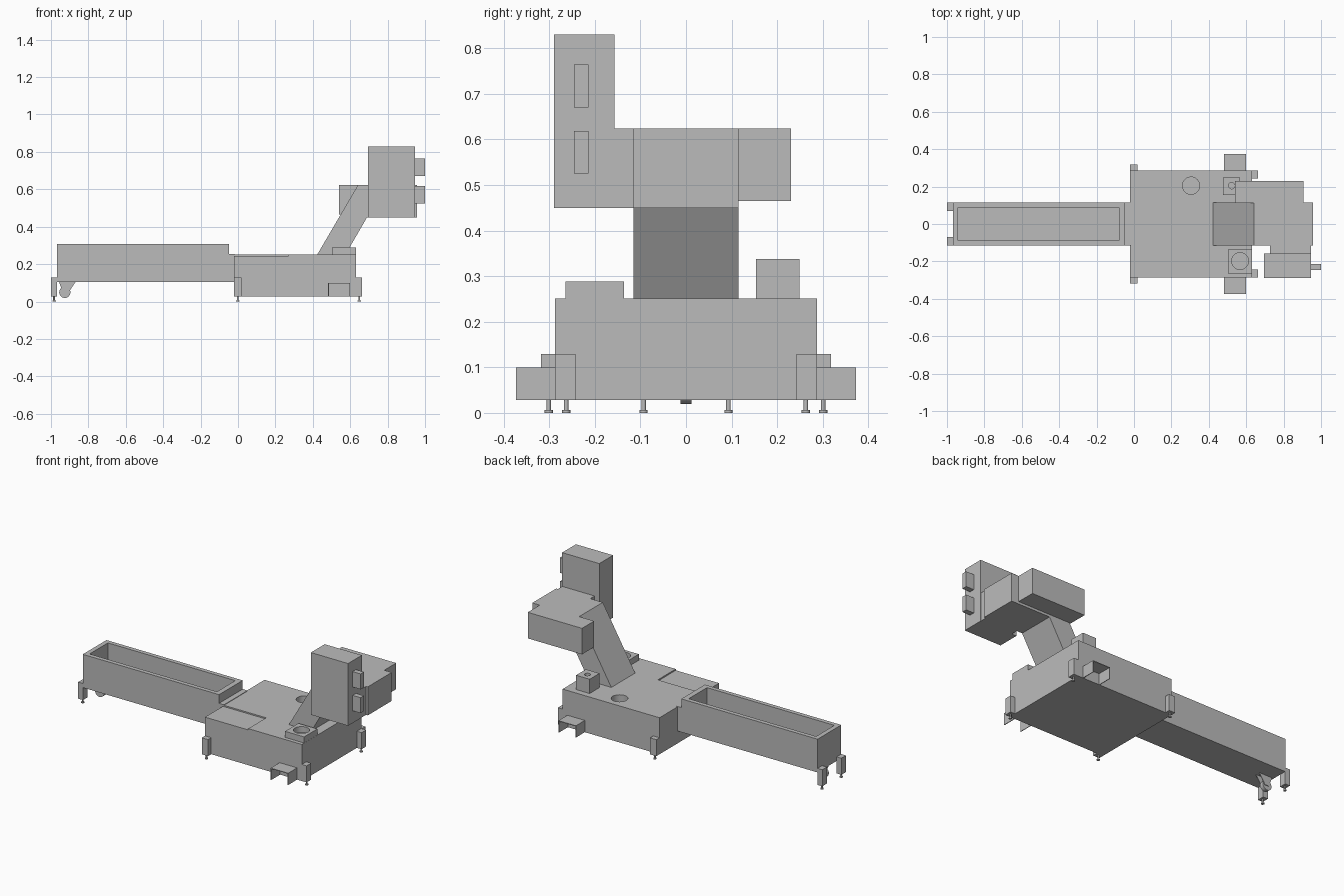
import bpy
import bmesh
from math import pi

cube = bpy.data.objects.get("Cube")
if cube:
    bpy.data.objects.remove(cube, do_unlink=True)

GREY = (0.5, 0.5, 0.5, 1)
grey = bpy.data.materials.new("machine_grey")
grey.use_nodes = True
grey.diffuse_color = GREY
grey.node_tree.nodes["Principled BSDF"].inputs["Base Color"].default_value = GREY


def finish(bm, name):
    bmesh.ops.recalc_face_normals(bm, faces=bm.faces)
    mesh = bpy.data.meshes.new(name)
    bm.to_mesh(mesh)
    bm.free()
    mesh.materials.append(grey)
    obj = bpy.data.objects.new(name, mesh)
    bpy.context.collection.objects.link(obj)
    return obj


def box(name, xs, ys, zs):
    bm = bmesh.new()
    bmesh.ops.create_cube(bm, size=1)
    for v in bm.verts:
        v.co = [(lo + hi) / 2 + c * (hi - lo) for c, (lo, hi) in zip(v.co, (xs, ys, zs))]
    return finish(bm, name)


def profile(name, points, y0, y1):
    """Extrude an XZ outline along y."""
    bm = bmesh.new()
    face = bm.faces.new([bm.verts.new((x, y0, z)) for x, z in points])
    new = bmesh.ops.extrude_face_region(bm, geom=[face])["geom"]
    bmesh.ops.translate(bm, vec=(0, y1 - y0, 0),
                        verts=[g for g in new if isinstance(g, bmesh.types.BMVert)])
    return finish(bm, name)


def cylinder(name, centre, radius, depth, sides=32, along_y=False):
    bm = bmesh.new()
    bmesh.ops.create_cone(bm, cap_ends=True, segments=sides, radius1=radius,
                          radius2=radius, depth=depth)
    obj = finish(bm, name)
    obj.location = centre
    if along_y:
        obj.rotation_euler.x = pi / 2
    for p in obj.data.polygons:
        p.use_smooth = len(p.vertices) == 4
    return obj


def cut(target, cutter):
    mod = target.modifiers.new("cut", "BOOLEAN")
    mod.operation = "DIFFERENCE"
    mod.solver = "EXACT"
    mod.object = cutter
    cutter.hide_render = True
    cutter.hide_set(True)


# Long open feed tray and the block joining it to the body
tray = box("feed_tray", (-0.968, -0.048), (-0.114, 0.114), (0.104, 0.307))
cut(tray, box("tray_cutter", (-0.94, -0.08), (-0.088, 0.088), (0.125, 0.4)))
box("tray_joint", (-0.05, -0.015), (-0.114, 0.114), (0.104, 0.254))

# Main body with shallow corner step and round well
body = box("main_body", (-0.022, 0.632), (-0.287, 0.287), (0.028, 0.251))
cut(body, box("corner_step_cutter", (-0.1, 0.27), (-0.4, -0.114), (0.243, 0.4)))
cut(body, cylinder("well_cutter", (0.305, 0.205, 0.25), 0.046, 0.12))

# Raised blocks with holes on the body top
socket = box("socket_block", (0.503, 0.631), (-0.264, -0.136), (0.245, 0.288))
cut(socket, cylinder("socket_cutter", (0.567, -0.198, 0.288), 0.045, 0.07))
post = box("post_block", (0.476, 0.568), (0.154, 0.249), (0.245, 0.338))
cut(post, cylinder("post_cutter", (0.522, 0.205, 0.338), 0.017, 0.06))

# Leaning arm and head as one profile
profile("arm_and_head", [(0.423, 0.25), (0.642, 0.624), (0.957, 0.624),
                         (0.957, 0.45), (0.69, 0.45), (0.574, 0.25)], -0.115, 0.115)
box("head_rear_block", (0.541, 0.907), (0.113, 0.23), (0.465, 0.624))
box("head_link", (0.727, 0.945), (-0.16, -0.113), (0.45, 0.624))
box("control_cabinet", (0.695, 0.946), (-0.29, -0.157), (0.45, 0.83))
for i, z in enumerate((0.525, 0.67)):
    box(f"cabinet_handle_{i + 1}", (0.944, 1.0), (-0.246, -0.214), (z, z + 0.094))

# Mirrored side channels, foot brackets and levelling feet
T = 0.004
for side, s in (("left", 1), ("right", -1)):
    def mirrored(a, b):
        return tuple(sorted((a * s, b * s)))

    y = mirrored(0.286, 0.373)
    box(f"channel_top_{side}", (0.482, 0.6), y, (0.1 - T, 0.1))
    box(f"channel_inner_wall_{side}", (0.482, 0.482 + T), y, (0.028, 0.1 - T))
    box(f"channel_outer_wall_{side}", (0.6 - T, 0.6), y, (0.028, 0.1 - T))

    for part, xs, ys, foot in (
            ("tray", (-1.0, -0.967), (0.07, 0.114), (-0.983, 0.093)),
            ("middle", (-0.022, 0.02), (0.286, 0.318), (-0.001, 0.301)),
            ("end", (0.631, 0.664), (0.243, 0.287), (0.648, 0.263))):
        box(f"{part}_bracket_{side}", xs, mirrored(*ys), (0.028, 0.129))
        x, fy = foot[0], foot[1] * s
        cylinder(f"{part}_foot_stem_{side}", (x, fy, 0.018), 0.005, 0.025, 12)
        cylinder(f"{part}_foot_pad_{side}", (x, fy, 0.003), 0.009, 0.006, 16)

    # Fork plate of the tray wheel
    a, b = mirrored(0.012, 0.016)
    profile(f"wheel_fork_{side}", [(-0.957, 0.105), (-0.868, 0.105),
                                   (-0.908, 0.045), (-0.935, 0.045)], a, b)

# Tray wheel
cylinder("tray_wheel", (-0.926, 0, 0.049), 0.03, 0.024, 24, True)
